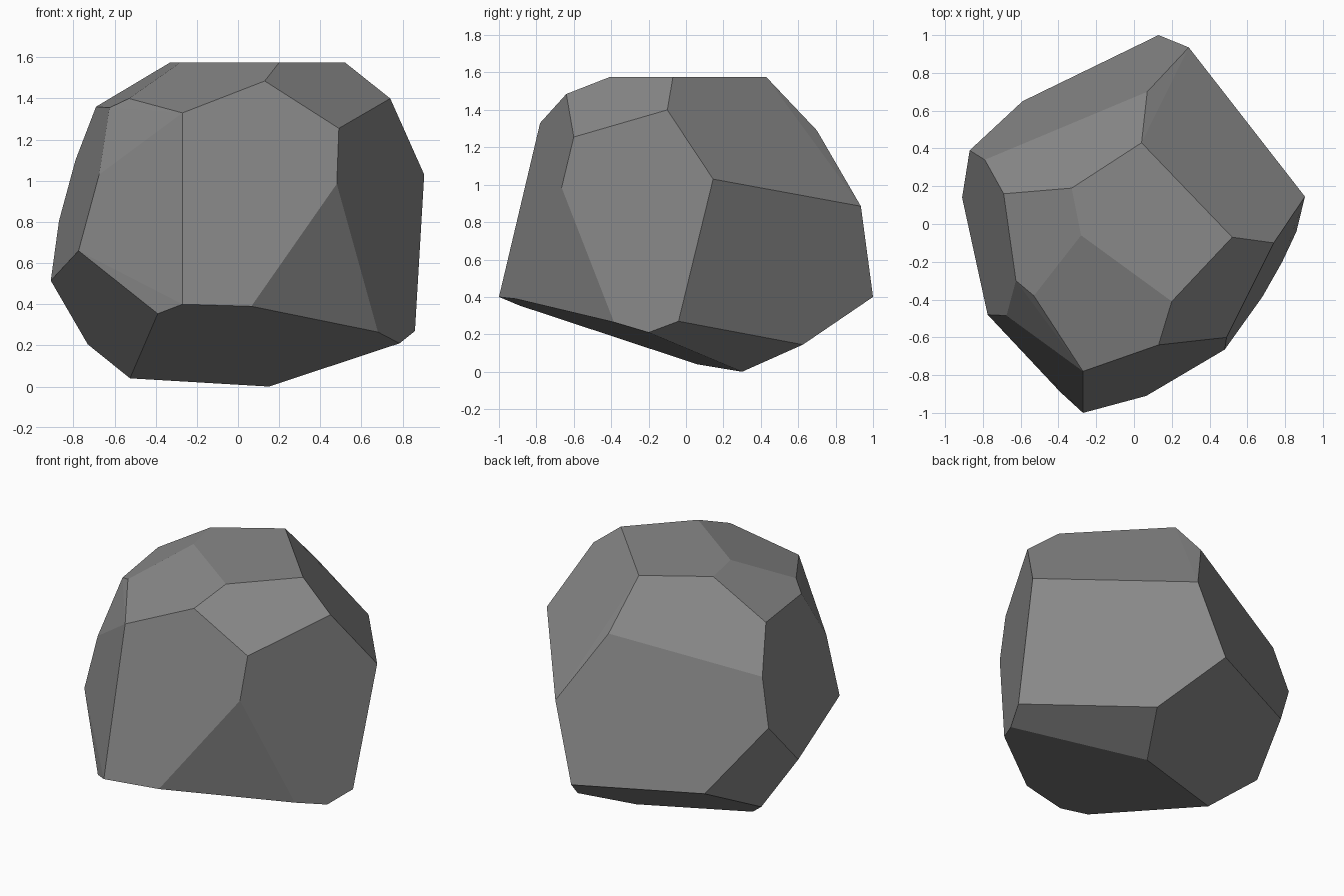
import bpy, bmesh, math

if "Cube" in bpy.data.objects:
    bpy.data.objects.remove(bpy.data.objects["Cube"])

# Corner points of the faceted boulder, grouped by height
crown = [(x, y, 1.575) for x, y in
         [(-.33, .19), (-.28, -.06), (.20, -.41), (.52, -.07), (.04, .43)]]
shoulder = [(.74, -.10, 1.40), (.49, -.60, 1.255), (.13, -.64, 1.485),
            (-.27, -.78, 1.33), (-.53, -.38, 1.40), (-.625, -.30, 1.355),
            (-.69, .16, 1.36), (.07, .70, 1.29), (-.79, .34, 1.10)]
waist = [(.905, .145, 1.03), (.48, -.665, .985), (-.675, -.485, 1.03),
         (-.775, -.48, .66), (-.87, .39, .805), (-.91, .14, .515),
         (.29, .935, .885)]
base = [(.13, 1.0, .40), (-.59, .65, .40), (-.27, -1.0, .40),
        (.065, -.91, .39), (-.39, -.89, .354), (.86, -.04, .27),
        (.68, -.385, .265), (.785, -.20, .21), (.345, .625, .145),
        (-.73, .265, .205), (-.525, .06, .04), (.15, .30, 0)]

# Wrap the points in a hull and merge the triangles of each flat facet
bm = bmesh.new()
for p in crown + shoulder + waist + base:
    bm.verts.new(p)
bmesh.ops.convex_hull(bm, input=bm.verts[:])
loose = [v for v in bm.verts if not v.link_faces]
bmesh.ops.delete(bm, geom=loose, context='VERTS')
bmesh.ops.dissolve_limit(bm, angle_limit=math.radians(4),
                         verts=bm.verts[:], edges=bm.edges[:])
bmesh.ops.recalc_face_normals(bm, faces=bm.faces[:])

mesh = bpy.data.meshes.new("boulder")
bm.to_mesh(mesh)
bm.free()

# Single grey stone colour
stone = bpy.data.materials.new("stone grey")
stone.diffuse_color = (.25, .25, .25, 1)
stone.use_nodes = True
stone.node_tree.nodes["Principled BSDF"].inputs["Base Color"].default_value = stone.diffuse_color
mesh.materials.append(stone)
bpy.context.collection.objects.link(bpy.data.objects.new("boulder", mesh))
